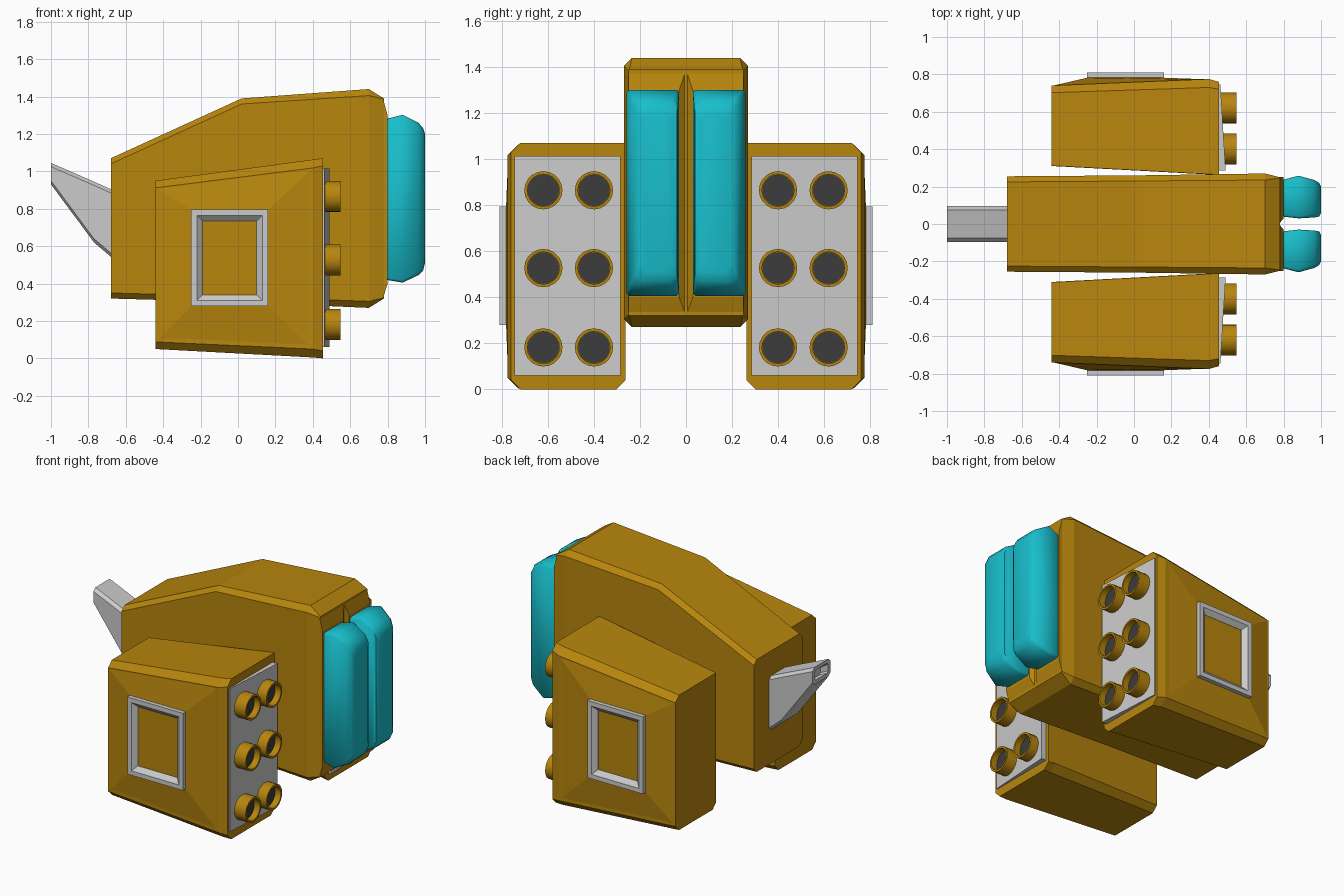
import bpy, bmesh, math

if "Cube" in bpy.data.objects:
    bpy.data.objects.remove(bpy.data.objects["Cube"])


def material(name, rgb):
    m = bpy.data.materials.new(name)
    m.diffuse_color = (*rgb, 1)
    m.use_nodes = True
    m.node_tree.nodes["Principled BSDF"].inputs["Base Color"].default_value = m.diffuse_color
    return m


GOLD = material("gold", (0.479, 0.238, 0.004))
CYAN = material("cyan", (0.009, 0.515, 0.6))
DARK = material("dark", (0.045, 0.045, 0.045))


def octagon(x, y0, y1, z0, z1, c, inner_top=None):
    """Chamfered rectangle at x; inner_top overrides the chamfer at (y0, z1)."""
    t = c if inner_top is None else inner_top
    return [(x, y0 + c, z0), (x, y1 - c, z0), (x, y1, z0 + c), (x, y1, z1 - c),
            (x, y1 - c, z1), (x, y0 + t, z1), (x, y0, z1 - t), (x, y0, z0 + c)]


def rect_x(x, y0, y1, z0, z1):
    return [(x, y0, z0), (x, y1, z0), (x, y1, z1), (x, y0, z1)]


def rect_y(y, x0, x1, z0, z1):
    return [(x0, y, z0), (x1, y, z0), (x1, y, z1), (x0, y, z1)]


def circle_x(x, y, z, r, n=20):
    return [(x, y + r * math.cos(2 * math.pi * i / n), z + r * math.sin(2 * math.pi * i / n))
            for i in range(n)]


def loft(name, bodies, mat=None, mirror=False, smooth=None, closed=False):
    """Skin each body (a list of cross-sections); closed joins last ring to first."""
    bm = bmesh.new()
    for sections in bodies:
        rings = [[bm.verts.new(p) for p in s] for s in sections]
        n = len(rings[0])
        pairs = list(zip(rings, rings[1:]))
        if closed:
            pairs.append((rings[-1], rings[0]))
        else:
            bm.faces.new(rings[0])
            bm.faces.new(rings[-1])
        for a, b in pairs:
            for i in range(n):
                j = (i + 1) % n
                bm.faces.new((a[i], a[j], b[j], b[i]))
    bmesh.ops.remove_doubles(bm, verts=bm.verts, dist=1e-5)
    bmesh.ops.recalc_face_normals(bm, faces=bm.faces)
    me = bpy.data.meshes.new(name)
    bm.to_mesh(me)
    bm.free()
    ob = bpy.data.objects.new(name, me)
    bpy.context.collection.objects.link(ob)
    if mat:
        me.materials.append(mat)
    if smooth:
        bpy.ops.object.select_all(action='DESELECT')
        ob.select_set(True)
        bpy.context.view_layer.objects.active = ob
        bpy.ops.object.shade_smooth_by_angle(angle=math.radians(smooth))
    if mirror:
        mod = ob.modifiers.new("mirror", 'MIRROR')
        mod.use_axis = (False, True, False)
        mod.use_mirror_merge = False
    return ob


# Central body with chamfered edges
loft("central_body", [[octagon(x, -w, w, z0, z1, c) for x, w, z0, z1, c in (
    (-0.68, 0.255, 0.32, 1.07, 0.03), (0.02, 0.26, 0.30, 1.39, 0.03),
    (0.70, 0.27, 0.27, 1.44, 0.035), (0.78, 0.25, 0.32, 1.39, 0.004))]], GOLD)

# Raised seats behind the two pads
loft("pad_seat", [[rect_x(0.775, 0.0, 0.25, 0.32, 1.39),
                   rect_x(0.80, 0.03, 0.25, 0.40, 1.30)]], GOLD, mirror=True)

# Rounded cyan pads
loft("front_pad", [[octagon(x, y0, y1, z0, z1, c) for x, y0, y1, z0, z1, c in (
    (0.79, 0.04, 0.235, 0.42, 1.28, 0.01), (0.88, 0.03, 0.258, 0.405, 1.302, 0.012),
    (0.965, 0.035, 0.235, 0.445, 1.26, 0.02), (0.99, 0.04, 0.22, 0.47, 1.23, 0.03),
    (1.0, 0.06, 0.20, 0.51, 1.20, 0.035))]], CYAN, mirror=True, smooth=50)

# Side pods
loft("side_pod", [[octagon(x, y0, y1, z0, z1, c, 0.002) for x, y0, y1, z0, z1, c in (
    (-0.44, 0.31, 0.74, 0.05, 0.95, 0.038), (0.40, 0.265, 0.775, 0.005, 1.063, 0.045),
    (0.455, 0.262, 0.76, 0.0, 1.07, 0.04))]], GOLD, mirror=True)

# Shallow faceted rise on the outer side of each pod
loft("pod_side_panel", [[
    [(-0.44, 0.738, 0.088), (0.40, 0.773, 0.05), (0.40, 0.773, 1.018), (-0.44, 0.738, 0.912)],
    rect_y(0.782, -0.25, 0.16, 0.28, 0.795)]], GOLD, mirror=True)

# Grey window frames on the pods
loft("window_frame", [[
    rect_y(0.77, -0.25, 0.16, 0.28, 0.795), rect_y(0.81, -0.25, 0.16, 0.28, 0.795),
    rect_y(0.81, -0.22, 0.13, 0.31, 0.765), rect_y(0.783, -0.19, 0.10, 0.34, 0.735),
    rect_y(0.77, -0.19, 0.10, 0.34, 0.735)]], mirror=True, closed=True)

# Slanted grey launcher plates
loft("launcher_plate", [[
    rect_x(0.44, 0.285, 0.745, 0.06, 1.015),
    [(0.49, 0.285, 0.06), (0.462, 0.745, 0.06), (0.462, 0.745, 1.015), (0.49, 0.285, 1.015)],
]], mirror=True)

# Launch tubes and their dark bores
spots = [(y, z) for y in (0.40, 0.62) for z in (0.182, 0.527, 0.865)]
loft("launch_tubes", [[circle_x(0.455, y, z, 0.083), circle_x(0.548, y, z, 0.083),
                       circle_x(0.548, y, z, 0.07), circle_x(0.50, y, z, 0.07)]
                      for y, z in spots], GOLD, mirror=True, smooth=35)
loft("tube_bores", [[circle_x(0.499, y, z, 0.069), circle_x(0.506, y, z, 0.069)]
                    for y, z in spots], DARK, mirror=True)

# Grey tail fin with a hollow tip
loft("tail_fin", [[octagon(x, -w, w, z0, z1, c) for x, w, z0, z1, c in (
    (-0.67, 0.095, 0.535, 0.90, 0.02), (-0.77, 0.095, 0.62, 0.945, 0.02),
    (-1.0, 0.095, 0.93, 1.045, 0.02), (-1.0, 0.07, 0.955, 1.022, 0.012),
    (-0.95, 0.06, 0.935, 0.99, 0.01))]])
